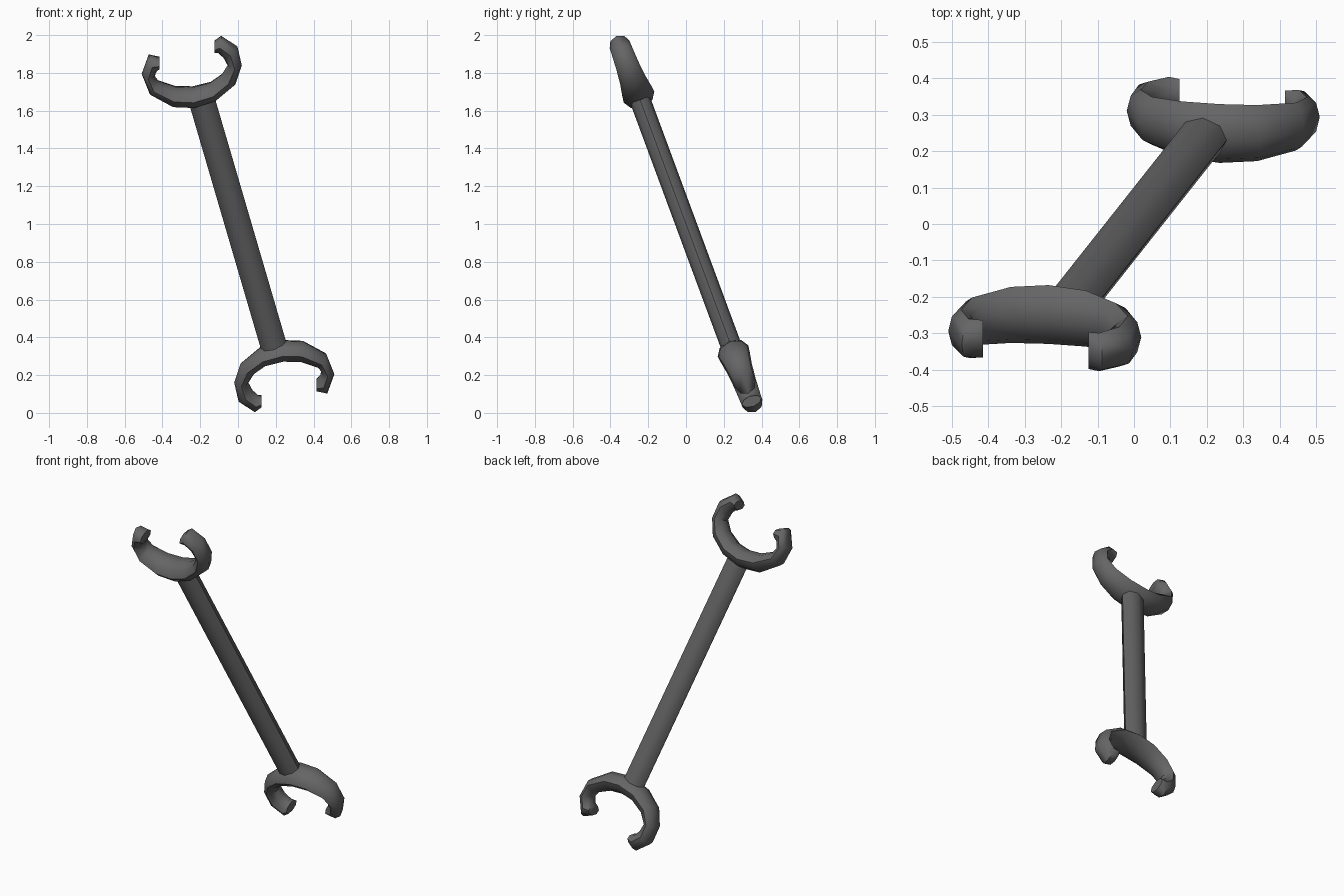
import bpy, bmesh, math
from mathutils import Matrix, Vector

if "Cube" in bpy.data.objects:
    bpy.data.objects.remove(bpy.data.objects["Cube"])

TILT = math.atan(0.37)
SIDES = 8

steel = bpy.data.materials.new("dark grey steel")
steel.use_nodes = True
COLOUR = (0.13, 0.13, 0.13, 1)
steel.diffuse_color = COLOUR
steel.node_tree.nodes["Principled BSDF"].inputs["Base Color"].default_value = COLOUR

# The tool lies flat in a plane tilted about x, through the centre of the model
PLANE = Matrix.Translation((0, 0, 1)) @ Matrix.Rotation(TILT, 4, 'X')


def sweep(name, sections, spin=0):
    """Loft elliptical rings; each section is (inner x, z, outer x, z, half thickness)."""
    bm = bmesh.new()
    rings = []
    for ix, iz, ox, oz, thick in sections:
        inner, outer = Vector((ix, 0, iz)), Vector((ox, 0, oz))
        mid, arm = (inner + outer) / 2, (outer - inner) / 2
        ring = []
        for i in range(SIDES):
            a = 2 * math.pi * i / SIDES
            ring.append(bm.verts.new(mid + arm * math.cos(a) + Vector((0, thick * math.sin(a), 0))))
        rings.append(ring)
    for r, s in zip(rings, rings[1:]):
        for i in range(SIDES):
            j = (i + 1) % SIDES
            bm.faces.new((r[i], r[j], s[j], s[i]))
    bm.faces.new(rings[0])
    bm.faces.new(rings[-1])
    bm.transform(PLANE @ Matrix.Rotation(spin, 4, 'Y'))
    bmesh.ops.recalc_face_normals(bm, faces=bm.faces)
    mesh = bpy.data.meshes.new(name)
    bm.to_mesh(mesh)
    bm.free()
    mesh.materials.append(steel)
    ob = bpy.data.objects.new(name, mesh)
    bpy.context.collection.objects.link(ob)
    bpy.ops.object.select_all(action='DESELECT')
    ob.select_set(True)
    bpy.context.view_layer.objects.active = ob
    bpy.ops.object.shade_smooth_by_angle(angle=math.radians(50))
    return ob


# Open jaw, from one prong tip round the back to the other (x, height pairs)
jaw = [
    (-0.415, 1.825, -0.415, 1.88, 0.055),
    (-0.435, 1.80, -0.473, 1.897, 0.057),
    (-0.440, 1.78, -0.510, 1.795, 0.060),
    (-0.420, 1.755, -0.468, 1.690, 0.070),
    (-0.330, 1.725, -0.346, 1.624, 0.082),
    (-0.240, 1.723, -0.230, 1.620, 0.086),
    (-0.150, 1.745, -0.114, 1.658, 0.082),
    (-0.087, 1.79, -0.013, 1.740, 0.070),
    (-0.055, 1.84, 0.020, 1.840, 0.062),
    (-0.077, 1.88, -0.003, 1.940, 0.058),
    (-0.105, 1.905, -0.087, 1.995, 0.056),
    (-0.125, 1.912, -0.125, 1.965, 0.054),
]
k = 1 / math.cos(TILT)
jaw = [(ix, (iz - 1) * k, ox, (oz - 1) * k, t) for ix, iz, ox, oz, t in jaw]
sweep("upper_jaw", jaw)
sweep("lower_jaw", jaw, math.pi)

# Straight oval handle joining the backs of the two jaws
axis = Vector((-0.199, 0.725))
across = Vector((axis.y, -axis.x)).normalized() * 0.07
handle = []
for t in (-1, 1):
    a, b = axis * t - across, axis * t + across
    handle.append((a.x, a.y, b.x, b.y, 0.055))
sweep("handle", handle)
